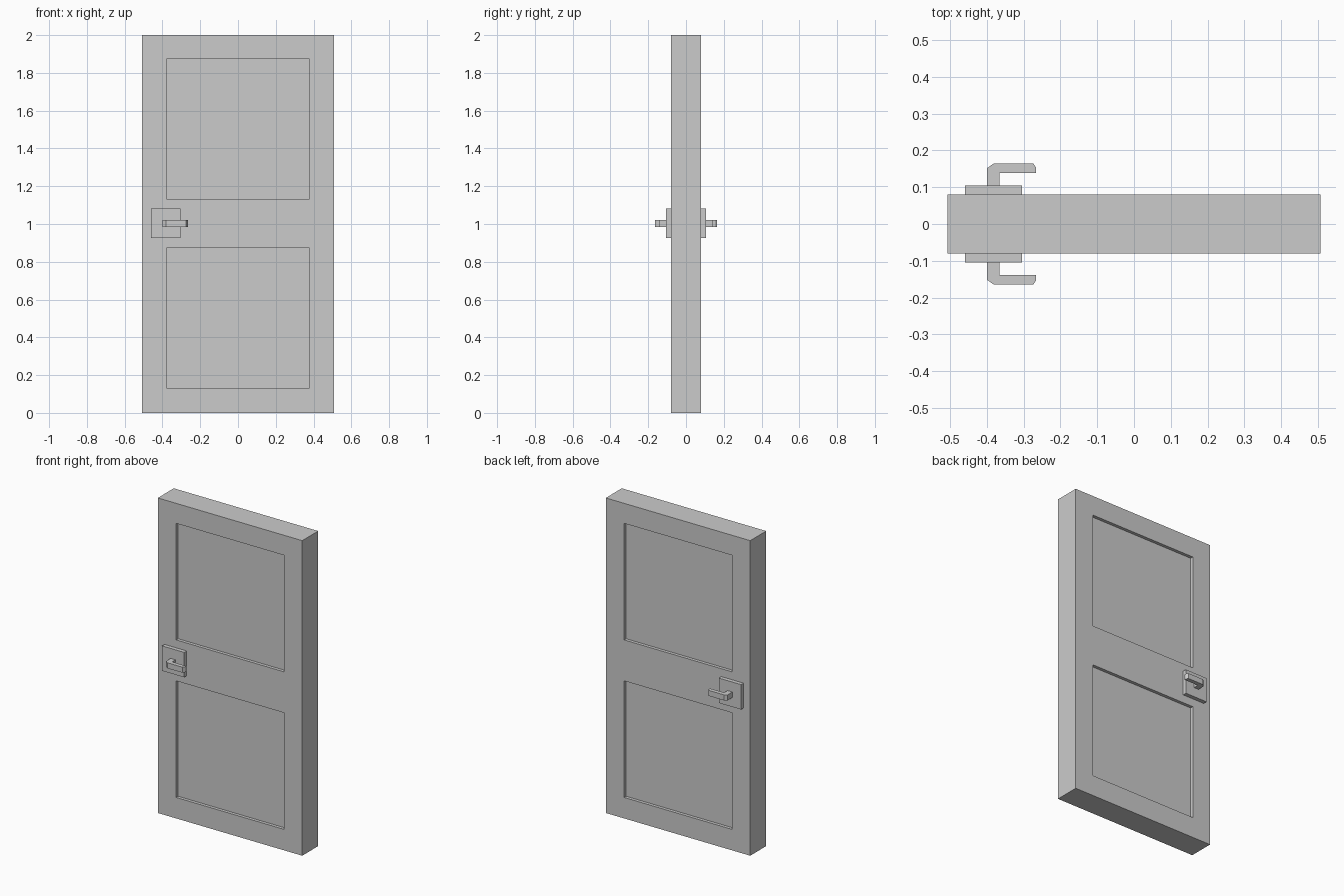
import bpy, bmesh
from mathutils import Vector, Matrix

if "Cube" in bpy.data.objects:
    bpy.data.objects.remove(bpy.data.objects["Cube"])

HALF_T = 0.08          # half thickness of the door leaf
RECESS = 0.02          # depth of the sunken panels


def finish(name, bm):
    bmesh.ops.recalc_face_normals(bm, faces=bm.faces[:])
    mesh = bpy.data.meshes.new(name)
    bm.to_mesh(mesh)
    bm.free()
    obj = bpy.data.objects.new(name, mesh)
    bpy.context.collection.objects.link(obj)
    return obj


def box(bm, lo, hi):
    lo, hi = Vector(lo), Vector(hi)
    m = Matrix.Translation((lo + hi) / 2) @ Matrix.Diagonal((*(hi - lo), 1))
    bmesh.ops.create_cube(bm, size=1, matrix=m)


# Door leaf: sliced slab, panel faces pushed inwards on both sides
bm = bmesh.new()
box(bm, (-0.507, -HALF_T, 0), (0.507, HALF_T, 2))
cuts = [((x, 0, 0), (1, 0, 0)) for x in (-0.378, 0.378)]
cuts += [((0, 0, z), (0, 0, 1)) for z in (0.133, 0.873, 1.133, 1.873)]
for co, no in cuts:
    bmesh.ops.bisect_plane(bm, geom=bm.verts[:] + bm.edges[:] + bm.faces[:],
                           plane_co=co, plane_no=no)
bm.normal_update()
panels = []
for f in bm.faces:
    c = f.calc_center_median()
    if abs(f.normal.y) > 0.9 and abs(c.x) < 0.3 and (0.2 < c.z < 0.8 or 1.2 < c.z < 1.8):
        panels.append(f)
for f in panels:
    shift = -f.normal * RECESS
    bmesh.ops.inset_region(bm, faces=[f], thickness=0, use_even_offset=True)
    bmesh.ops.translate(bm, verts=f.verts[:], vec=shift)
finish("door_leaf", bm)

# Handle sets: square plate and bent lever, mirrored to the back
LEVER = [(-0.399, 0.10), (-0.399, 0.152), (-0.381, 0.165), (-0.274, 0.165),
         (-0.266, 0.153), (-0.266, 0.139), (-0.365, 0.139), (-0.365, 0.10)]
for side, s in (("front", -1), ("back", 1)):
    bm = bmesh.new()
    y0, y1 = sorted((s * HALF_T, s * 0.105))
    box(bm, (-0.46, y0, 0.925), (-0.304, y1, 1.083))
    finish(side + "_handle_plate", bm)

    bm = bmesh.new()
    face = bm.faces.new([bm.verts.new((x, s * y, 0.985)) for x, y in LEVER])
    ext = bmesh.ops.extrude_face_region(bm, geom=[face])["geom"]
    bmesh.ops.translate(bm, vec=(0, 0, 0.035),
                        verts=[v for v in ext if isinstance(v, bmesh.types.BMVert)])
    finish(side + "_handle_lever", bm)
